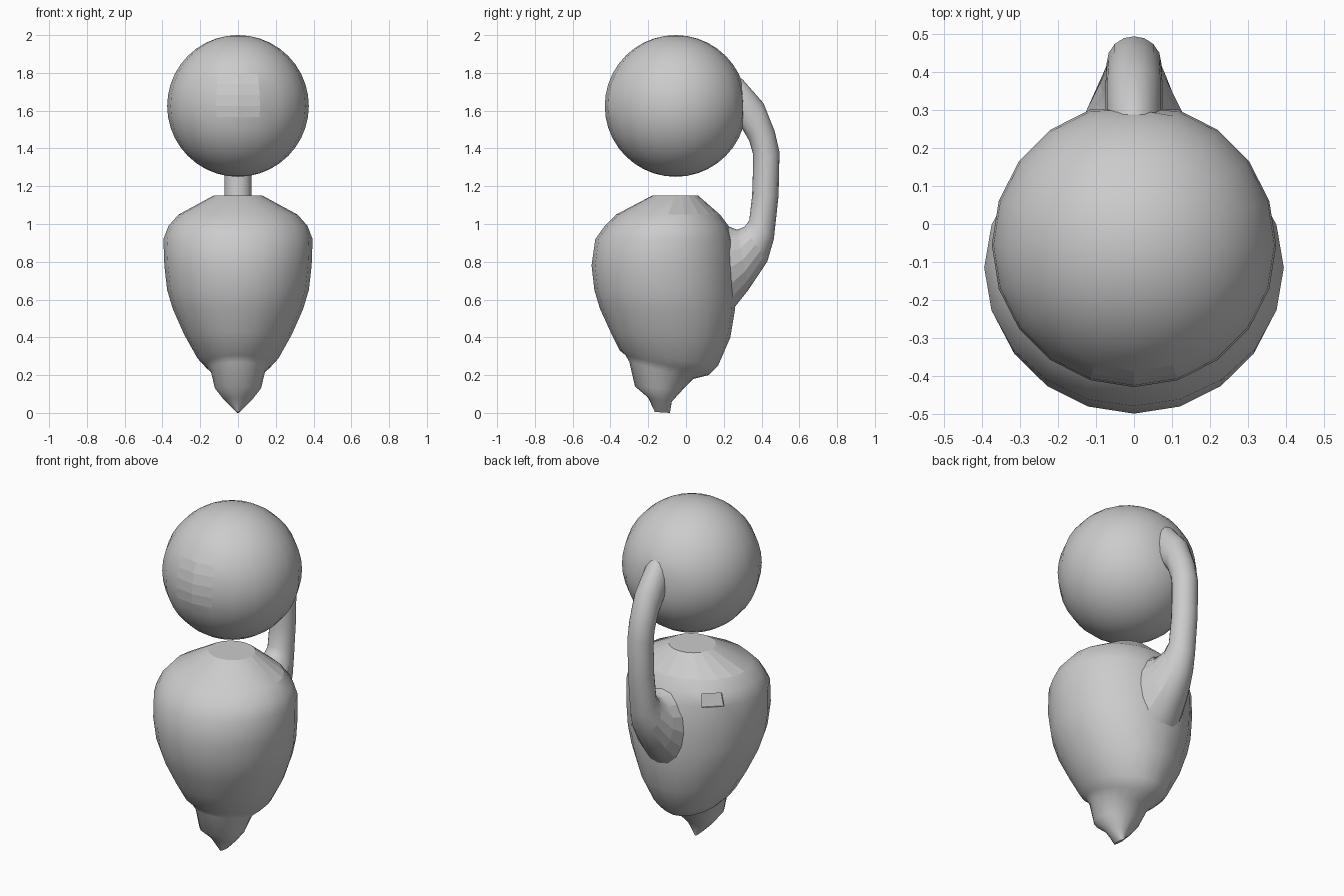
import bpy, bmesh, math
from mathutils import Vector

cube = bpy.data.objects.get("Cube")
if cube:
    bpy.data.objects.remove(cube)

grey = bpy.data.materials.new("plain grey")
grey.use_nodes = True
COLOUR = (0.6, 0.6, 0.6, 1)
grey.diffuse_color = COLOUR
grey.node_tree.nodes["Principled BSDF"].inputs["Base Color"].default_value = COLOUR

SIDES = 20


def finish(bm, name, angle, flat=None):
    """Turn a bmesh into a smooth-shaded object, keeping chosen faces flat."""
    bmesh.ops.recalc_face_normals(bm, faces=bm.faces)
    mesh = bpy.data.meshes.new(name)
    bm.to_mesh(mesh)
    bm.free()
    mesh.materials.append(grey)
    obj = bpy.data.objects.new(name, mesh)
    bpy.context.collection.objects.link(obj)
    bpy.ops.object.select_all(action='DESELECT')
    obj.select_set(True)
    bpy.context.view_layer.objects.active = obj
    bpy.ops.object.shade_smooth_by_angle(angle=math.radians(angle))
    for p in mesh.polygons:
        if flat and flat(p.center):
            p.use_smooth = False
    return obj


def loft(bm, rings, sides):
    """Skin oval rings, each given as front point, back point, half width."""
    loops = []
    for front, back, half in rings:
        a, b = Vector((0, *front)), Vector((0, *back))
        mid, axis = (a + b) / 2, (b - a) / 2
        turns = [math.tau * i / sides for i in range(sides)]
        loops.append([bm.verts.new(mid + axis * math.sin(t) + Vector((half * math.cos(t), 0, 0)))
                      for t in turns])
    for lo, hi in zip(loops, loops[1:]):
        for i in range(sides):
            j = (i + 1) % sides
            bm.faces.new((lo[i], lo[j], hi[j], hi[i]))
    bm.faces.new(loops[0])
    bm.faces.new(loops[-1])


# Body with a tilted lower rim and a pointed tail: front y, front z, back y, back z, half width
body_rings = [
    (-.18, 1.15, .065, 1.15, .13), (-.37, 1.05, .18, 1.05, .315),
    (-.43, .99, .225, .99, .368), (-.48, .92, .25, .92, .395),
    (-.5, .78, .265, .78, .39), (-.485, .65, .265, .65, .375),
    (-.455, .55, .26, .55, .345), (-.40, .43, .235, .40, .285),
    (-.35, .33, .17, .25, .215), (-.32, .305, .12, .20, .175),
    (-.30, .27, .04, .18, .145), (-.27, .14, -.02, .12, .122),
    (-.20, .08, -.075, .06, .075), (-.165, .005, -.085, .0, .008),
]
bm = bmesh.new()
loft(bm, [((a, b), (c, d), w) for a, b, c, d, w in body_rings], SIDES)

# Small recessed panel on the back shoulder
bm.faces.ensure_lookup_table()
bmesh.ops.recalc_face_normals(bm, faces=bm.faces)
target = Vector((-.27, .16, .96))
panel = min(bm.faces, key=lambda f: (f.calc_center_median() - target).length)
bmesh.ops.inset_individual(bm, faces=[panel], thickness=0.002, depth=-0.02)
finish(bm, "body", 42, lambda c: c.z > 1.06 and c.y > -0.1)

# Head: a ball flattened where the arm meets it, with a faceted patch in front
HEAD = Vector((0, -.055, 1.625))
bm = bmesh.new()
bmesh.ops.create_uvsphere(bm, u_segments=SIDES, v_segments=SIDES, radius=.375)
bmesh.ops.translate(bm, verts=bm.verts, vec=HEAD)
for v in bm.verts:
    v.co.y = min(v.co.y, .305)
finish(bm, "head", 40, lambda c: c.y < -.3 and abs(c.x) < .1 and 1.57 < c.z < 1.8)

# Arm: inner y, inner z, outer y, outer z, half width; flares where it joins the body
arm_rings = [
    (.24, 1.50, .24, 1.80, .07), (.30, 1.50, .30, 1.765, .075),
    (.335, 1.44, .41, 1.64, .075), (.355, 1.37, .47, 1.49, .072),
    (.355, 1.30, .495, 1.38, .072), (.35, 1.15, .49, 1.15, .072),
    (.335, 1.02, .465, .92, .075), (.31, .985, .43, .80, .09),
    (.27, .97, .33, .65, .125), (.22, .99, .25, .55, .15),
]
bm = bmesh.new()
loft(bm, [((a, b), (c, d), w) for a, b, c, d, w in arm_rings], 16)
finish(bm, "arm", 50, lambda c: c.z < .9 and abs(c.x) > .08)
